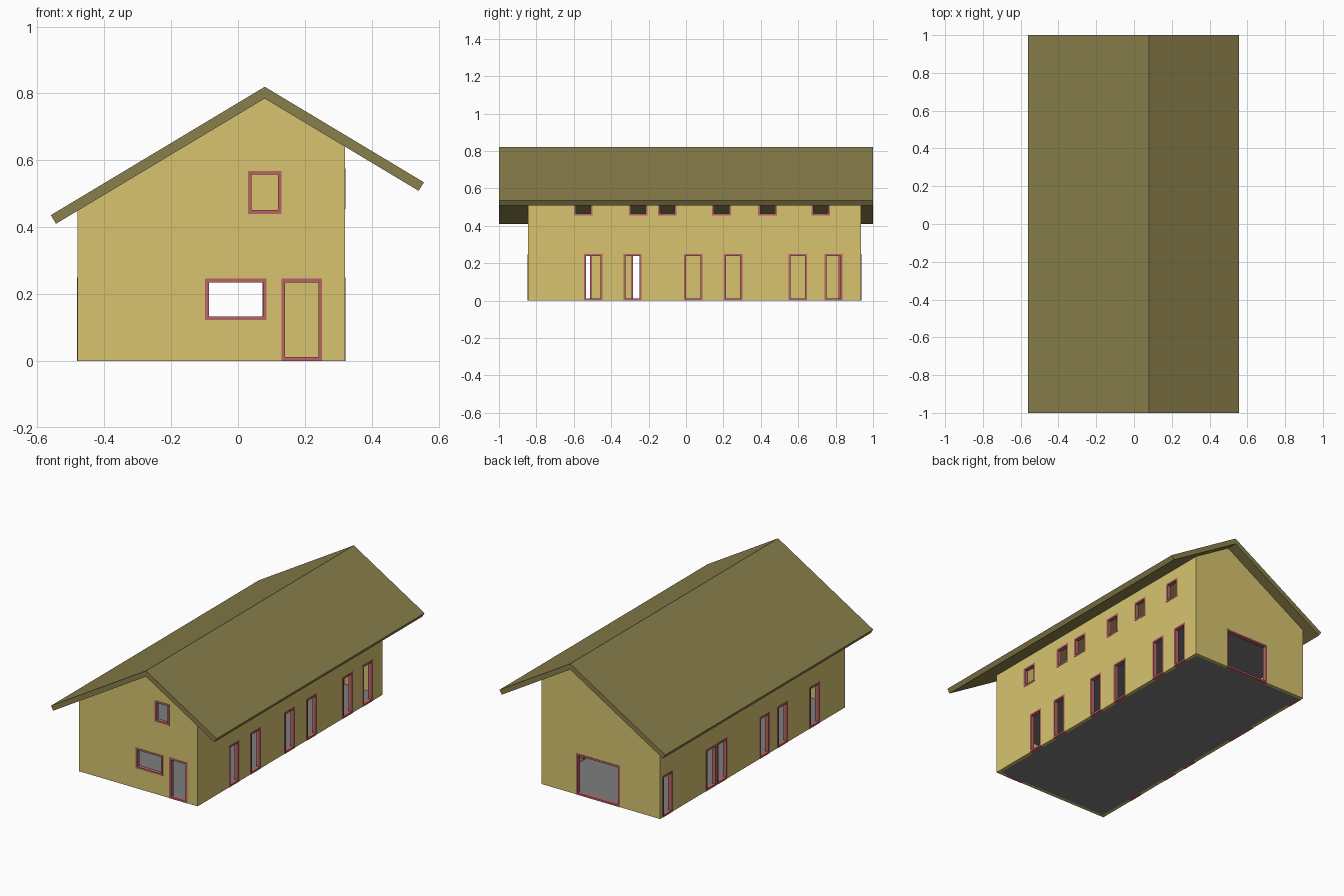
import bpy, bmesh

if "Cube" in bpy.data.objects:
    bpy.data.objects.remove(bpy.data.objects["Cube"])

X0, X1, Y0, Y1, T = -0.48, 0.32, -0.845, 0.935, 0.02   # wall extents, thickness
RIDGE, PEAK, SLOPE, F = 0.08, 0.785, 0.6, 0.011        # roof line, frame width


def material(name, rgb):
    m = bpy.data.materials.new(name)
    m.diffuse_color = (*rgb, 1)
    m.use_nodes = True
    m.node_tree.nodes["Principled BSDF"].inputs["Base Color"].default_value = m.diffuse_color
    return m


wall_mat = material("wall_yellow", (0.68, 0.55, 0.16))
roof_mat = material("roof_olive", (0.25, 0.21, 0.07))
frame_mat = material("frame_red", (0.48, 0.13, 0.13))
floor_mat = material("floor_grey", (0.21, 0.21, 0.21))


def finish(bm, name, mat=None):
    bmesh.ops.recalc_face_normals(bm, faces=bm.faces)
    me = bpy.data.meshes.new(name)
    bm.to_mesh(me)
    bm.free()
    ob = bpy.data.objects.new(name, me)
    bpy.context.collection.objects.link(ob)
    if mat:
        me.materials.append(mat)
    return ob


def extrude(bm, pts, vec):
    f = bm.faces.new([bm.verts.new(p) for p in pts])
    new = bmesh.ops.extrude_face_region(bm, geom=[f], use_keep_orig=True)["geom"]
    bmesh.ops.translate(bm, vec=vec, verts=[v for v in new if isinstance(v, bmesh.types.BMVert)])


def prism(name, profile, y0, y1, mat=None):
    bm = bmesh.new()
    extrude(bm, [(x, y0, z) for x, z in profile], (0, y1 - y0, 0))
    return finish(bm, name, mat)


def box(bm, x0, x1, y0, y1, z0, z1):
    extrude(bm, [(x0, y0, z0), (x1, y0, z0), (x1, y1, z0), (x0, y1, z0)], (0, 0, z1 - z0))


def box_object(name, dims, mat):
    bm = bmesh.new()
    box(bm, *dims)
    return finish(bm, name, mat)


def subtract(ob, cutter):
    cutter.hide_render = True
    mod = ob.modifiers.new("cut", "BOOLEAN")
    mod.operation, mod.solver, mod.object = "DIFFERENCE", "EXACT", cutter
    bpy.context.view_layer.objects.active = ob
    bpy.ops.object.modifier_apply(modifier=mod.name)
    bpy.data.objects.remove(cutter)


def under(x):
    return PEAK - SLOPE * abs(x - RIDGE)


# Wall shell, hollow inside
walls = prism("walls", [(X0, 0), (X1, 0), (X1, under(X1)), (RIDGE, PEAK), (X0, under(X0))],
              Y0, Y1, wall_mat)
xa, xb = X0 + T, X1 - T
subtract(walls, prism("room_cutter", [(xa, -0.1), (xb, -0.1), (xb, under(xb) + 0.1),
                                      (RIDGE, PEAK + 0.1), (xa, under(xa) + 0.1)], Y0 + T, Y1 - T))

# Openings: side, start, end, bottom, top
openings = [("front", -0.098, 0.086, 0.122, 0.246), ("front", 0.13, 0.252, 0, 0.246),
            ("front", 0.03, 0.13, 0.44, 0.568), ("back", -0.21, 0.085, 0, 0.25)]
for y in (-0.545, -0.335, -0.01, 0.203, 0.548, 0.74):
    openings.append(("right", y, y + 0.098, 0, 0.25))
for y in (-0.6, -0.305, -0.15, 0.14, 0.386, 0.67):
    openings.append(("right", y, y + 0.1, 0.455, 0.575))
for y in (-0.6, -0.295, -0.118, 0.288, 0.394, 0.814):
    openings.append(("left", y, y + 0.098, 0, 0.25))
depth = {"front": (Y0, Y0 + T), "back": (Y1 - T, Y1), "left": (X0, X0 + T), "right": (X1 - T, X1)}


def place(bm, side, a, b, z0, z1, grow):
    d0, d1 = depth[side][0] - grow, depth[side][1] + grow
    if side in ("front", "back"):
        box(bm, a, b, d0, d1, z0, z1)
    else:
        box(bm, d0, d1, a, b, z0, z1)


# Cut the openings and fit a four-sided frame into each
holes = bmesh.new()
for i, (side, a, b, z0, z1) in enumerate(openings):
    place(holes, side, a, b, z0 if z0 else -0.02, z1, 0.015)
    bm = bmesh.new()
    place(bm, side, a, a + F, z0, z1, 0.002)
    place(bm, side, b - F, b, z0, z1, 0.002)
    place(bm, side, a + F, b - F, z0, z0 + F, 0.002)
    place(bm, side, a + F, b - F, z1 - F, z1, 0.002)
    kind = "window" if z0 else "door"
    finish(bm, f"{side}_{kind}_frame_{i}", frame_mat)
subtract(walls, finish(holes, "opening_cutter"))

# Ground floor and upper floor slabs
box_object("ground_floor", (xa, xb, Y0 + T, Y1 - T, 0, 0.008), floor_mat)
box_object("upper_floor", (xa, xb, Y0 + T, Y1 - T, 0.28, 0.3), floor_mat)

# Asymmetric gable roof with square-cut eaves
top = PEAK + 0.035
xl, xr = -0.56, 0.556
prism("roof", [(xl, top - SLOPE * (RIDGE - xl)), (RIDGE, top), (xr, top - SLOPE * (xr - RIDGE)),
               (xr - 0.0155, under(xr - 0.0155)), (RIDGE, PEAK), (xl + 0.0155, under(xl + 0.0155))],
      -1, 1, roof_mat)
